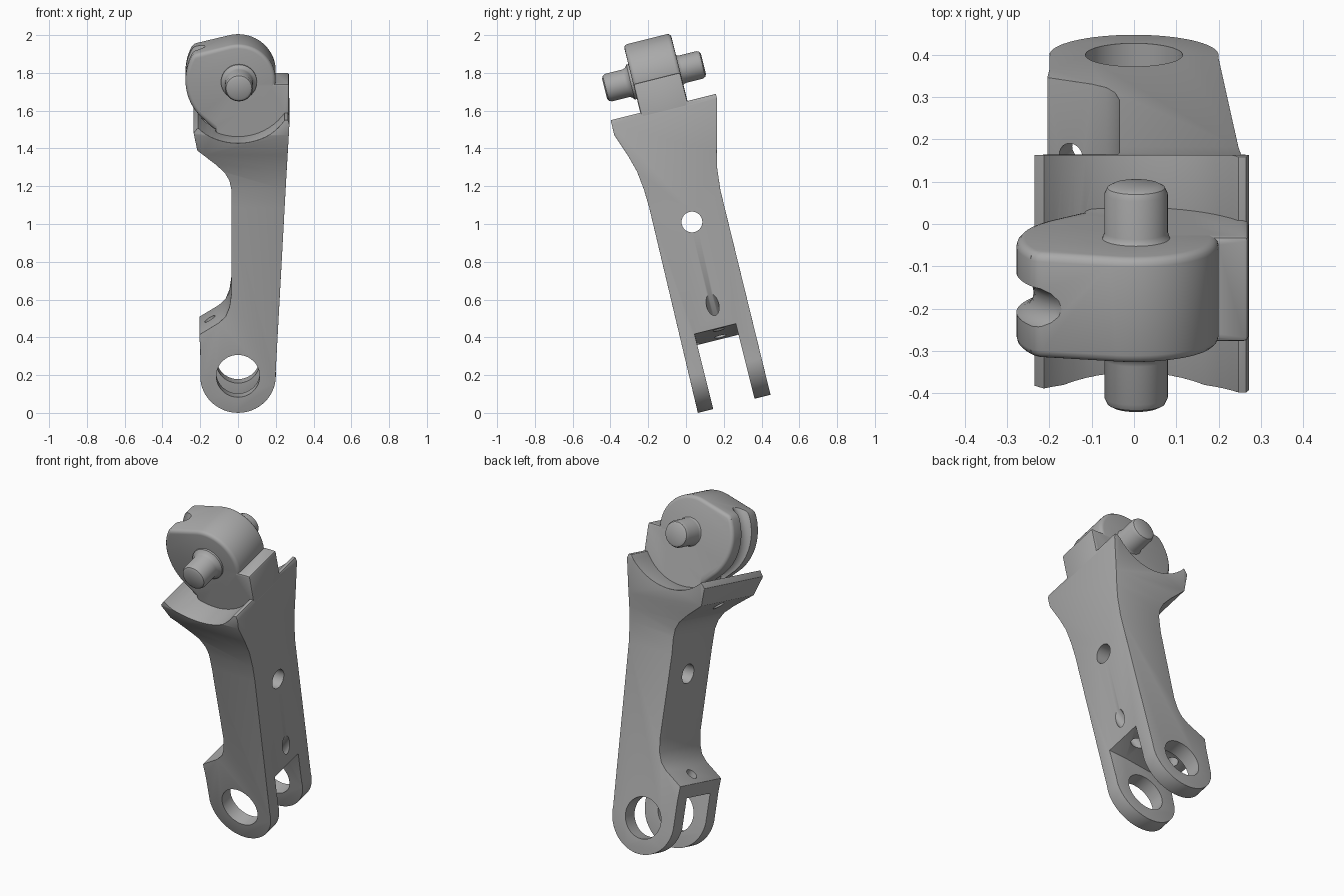
import bpy, bmesh, math
from mathutils import Matrix

if "Cube" in bpy.data.objects:
    bpy.data.objects.remove(bpy.data.objects["Cube"], do_unlink=True)

TILT = math.radians(14)
PIN_Z, EYE_Z, MID_Y = 1.77, 0.185, 0.275
TONGUE = (0.15, 0.407)

grey = bpy.data.materials.new("plain grey")
grey.use_nodes = True
grey.diffuse_color = (0.4, 0.4, 0.4, 1)
grey.node_tree.nodes["Principled BSDF"].inputs["Base Color"].default_value = (0.4, 0.4, 0.4, 1)


def finish(bm, name):
    bmesh.ops.recalc_face_normals(bm, faces=bm.faces)
    mesh = bpy.data.meshes.new(name)
    bm.to_mesh(mesh)
    bm.free()
    ob = bpy.data.objects.new(name, mesh)
    bpy.context.collection.objects.link(ob)
    mesh.materials.append(grey)
    return ob


def prism(name, points, lo, hi, along="y"):
    """Extrude an outline of (x, z) along y, or of (y, z) along x."""
    bm = bmesh.new()
    place = (lambda a, b: (a, lo, b)) if along == "y" else (lambda a, b: (lo, a, b))
    face = bm.faces.new([bm.verts.new(place(*p)) for p in points])
    new = bmesh.ops.extrude_face_region(bm, geom=[face])["geom"]
    step = (0, hi - lo, 0) if along == "y" else (hi - lo, 0, 0)
    bmesh.ops.translate(bm, vec=step, verts=[v for v in new if isinstance(v, bmesh.types.BMVert)])
    return finish(bm, name)


def arc(r, start, end, cz, n):
    angles = [math.radians(start + (end - start) * i / n) for i in range(n + 1)]
    return [(r * math.cos(a), cz + r * math.sin(a)) for a in angles]


def rod(name, centre, r, depth, axis, n=32):
    """Cylinder turned about x (along y) or about y by an angle in degrees."""
    bm = bmesh.new()
    turn = Matrix.Rotation(math.radians(axis[1]), 4, axis[0])
    bmesh.ops.create_cone(bm, cap_ends=True, segments=n, radius1=r, radius2=r, depth=depth,
                          matrix=Matrix.Translation(centre) @ turn)
    return finish(bm, name)


def apply(ob, mod):
    bpy.context.view_layer.objects.active = ob
    bpy.ops.object.modifier_apply(modifier=mod.name)


def combine(ob, other, operation):
    mod = ob.modifiers.new("combine", "BOOLEAN")
    mod.operation, mod.object, mod.solver = operation, other, "EXACT"
    apply(ob, mod)
    bpy.data.objects.remove(other, do_unlink=True)


def round_edges(ob, width, segments=3, angle=32):
    mod = ob.modifiers.new("round", "BEVEL")
    mod.width, mod.segments, mod.angle_limit = width, segments, math.radians(angle)
    apply(ob, mod)


# Arm: front outline crossed with side outline
outline = arc(0.2, -175, 5, EYE_Z, 32) + [
    (0.272, 1.575), (0.265, 1.6), (0.235, 1.6), (-0.2, 1.575), (-0.235, 1.53), (-0.215, 1.425),
    (-0.12, 1.345), (-0.07, 1.295), (-0.045, 1.25), (-0.035, 1.2),
    (-0.035, 0.63), (-0.045, 0.56), (-0.065, 0.51), (-0.1, 0.475), (-0.205, 0.41), (-0.2, 0.33)]
arm = prism("arm", outline, -0.1, 0.7)
side = [(0.06, -0.1), (0.457, -0.1), (0.462, 1.1), (0.474, 1.22), (0.492, 1.3), (0.513, 1.38),
        (0.562, 1.58), (0.562, 1.7), (-0.01, 1.7), (-0.013, 1.52), (0.03, 1.4), (0.057, 1.305),
        (0.07, 1.2), (0.074, 1.1)]
combine(arm, prism("side_cut", side, -0.5, 0.5, "x"), "INTERSECT")

# Fork slot with a sloping roof, and the cup under the tongue
slot = [(-0.4, -0.2), (0.4, -0.2), (0.4, 0.41), (0.1, 0.385), (-0.4, 0.3)]
combine(arm, prism("slot_cut", slot, 0.145, 0.37), "DIFFERENCE")
combine(arm, rod("cup_cut", (0, MID_Y, PIN_Z), 0.3, 1, ("X", 90), 64), "DIFFERENCE")
round_edges(arm, 0.022)

# Neck joining the arm to the tongue
neck = [(-0.1, 1.4), (0.255, 1.4), (0.271, 1.58), (0.271, 1.757), (0, 1.757), (-0.13, 1.56)]
neck = prism("neck", neck, *TONGUE)
round_edges(neck, 0.012, 2)

# Tongue: cam disc with a flat on its top corner and a round groove on one side
cam = arc(0.2, -90, 107, PIN_Z, 36) + [(-0.235, 1.918)] + arc(0.278, 152, 222, PIN_Z, 16) + [(-0.12, 1.5)]
tongue = prism("tongue", cam, *TONGUE)
round_edges(tongue, 0.025)
bpy.ops.mesh.primitive_torus_add(major_segments=64, minor_segments=16, major_radius=0.287, minor_radius=0.05,
                                 location=(0, MID_Y, PIN_Z), rotation=(math.radians(90), 0, 0))
combine(tongue, bpy.context.object, "DIFFERENCE")

combine(arm, neck, "UNION")
combine(arm, tongue, "UNION")

# Holes: fork eyes, cross hole, oblique oil hole and the two cord holes
holes = [
    rod("eye_cut", (0, MID_Y, EYE_Z), 0.115, 1, ("X", 90), 48),
    rod("cross_cut", (0.1, MID_Y, 0.973), 0.055, 0.6, ("Y", 90)),
    rod("oblique_cut", (0.19, MID_Y, 0.487), 0.033, 0.34, ("Y", 37), 24),
    rod("lower_cord_cut", (-0.14, MID_Y, 0.42), 0.032, 0.24, ("Y", -20), 24),
    rod("upper_cord_cut", (-0.165, MID_Y, 1.46), 0.028, 0.3, ("Y", 0), 24),
]
for hole in holes:
    combine(arm, hole, "DIFFERENCE")

# Pivot pin: half profile turned around the pin axis, flared where it meets the tongue
half = [(0, 0.27), (0.055, 0.27), (0.068, 0.263), (0.075, 0.248), (0.075, 0.155), (0.08, 0.14), (0.095, 0.128)]
profile = half + [(r, -h) for r, h in reversed(half)]
bm = bmesh.new()
verts = [bm.verts.new((r, 0, h)) for r, h in profile]
edges = [bm.edges.new(pair) for pair in zip(verts, verts[1:])]
bmesh.ops.spin(bm, geom=verts + edges, cent=(0, 0, 0), axis=(0, 0, 1), angle=2 * math.pi, steps=40)
bmesh.ops.remove_doubles(bm, verts=bm.verts, dist=0.0005)
bmesh.ops.transform(bm, verts=bm.verts, matrix=Matrix.Translation((0.005, 0.267, PIN_Z)) @ Matrix.Rotation(math.radians(90), 4, "X"))
pin = finish(bm, "pivot_pin")

# Lean the whole link forward and smooth it
for ob in (arm, pin):
    ob.data.transform(Matrix.Rotation(TILT, 4, "X"))
    ob.data.materials.clear()
    ob.data.materials.append(grey)
    bpy.ops.object.select_all(action="DESELECT")
    ob.select_set(True)
    bpy.context.view_layer.objects.active = ob
    bpy.ops.object.shade_smooth_by_angle(angle=math.radians(35))
